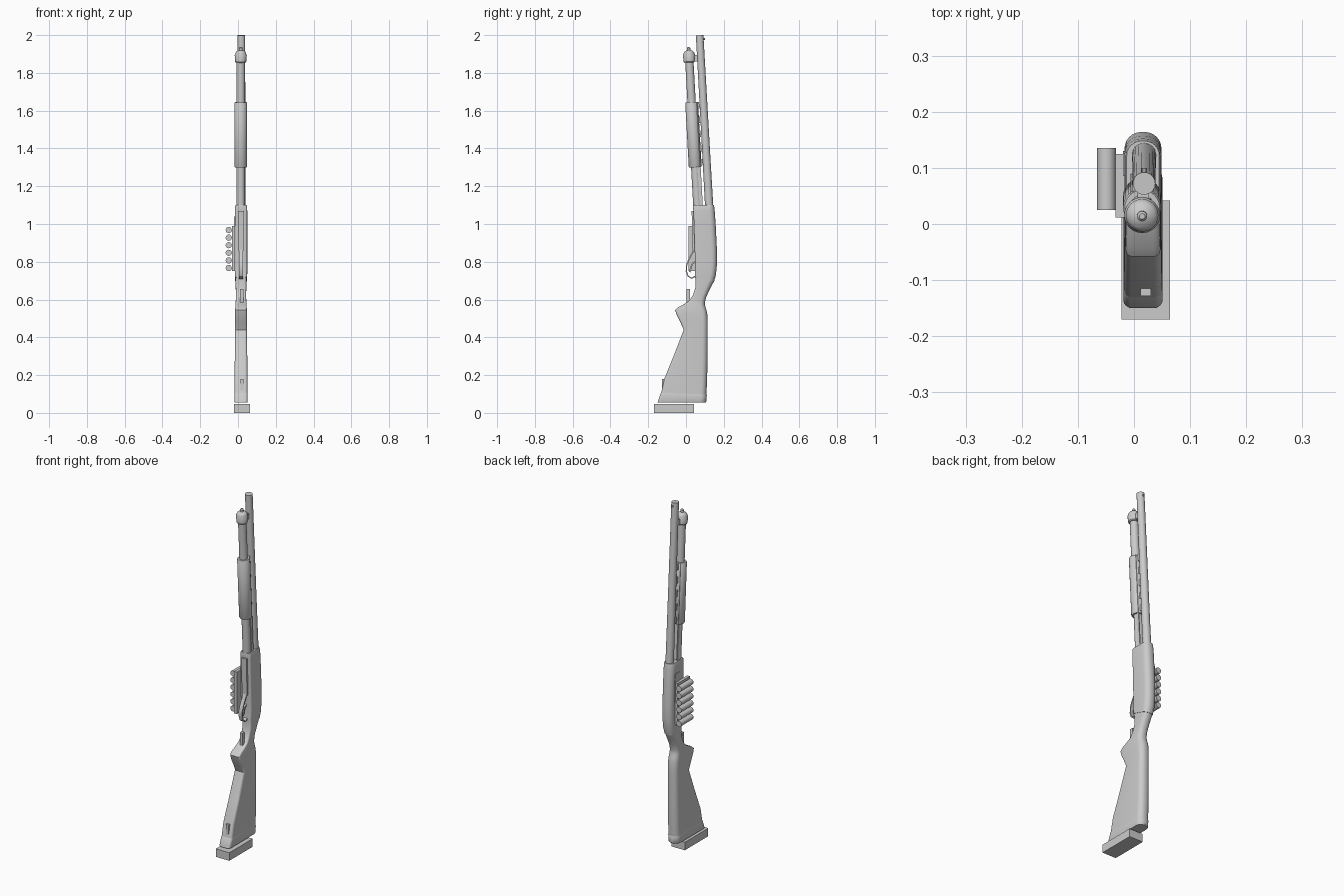
import bpy, bmesh, math
from mathutils import Vector

if "Cube" in bpy.data.objects:
    bpy.data.objects.remove(bpy.data.objects["Cube"], do_unlink=True)

grey = bpy.data.materials.new("plain_grey")
grey.use_nodes = True
COL = (0.6, 0.6, 0.6, 1)
grey.diffuse_color = COL
grey.node_tree.nodes["Principled BSDF"].inputs["Base Color"].default_value = COL

CX = 0.016                                   # centre line of the whole body
AXIS = Vector((0, -0.0556, 1))               # lean of barrel and tube


def finish(name, bm):
    bmesh.ops.recalc_face_normals(bm, faces=bm.faces)
    me = bpy.data.meshes.new(name)
    bm.to_mesh(me)
    bm.free()
    ob = bpy.data.objects.new(name, me)
    bpy.context.collection.objects.link(ob)
    me.materials.append(grey)
    bpy.ops.object.select_all(action="DESELECT")
    ob.select_set(True)
    bpy.context.view_layer.objects.active = ob
    bpy.ops.object.shade_smooth_by_angle(angle=math.radians(35))
    return ob


def skin(name, rings):
    """Join equal rings of points and cap both ends."""
    bm = bmesh.new()
    loops = [[bm.verts.new(p) for p in ring] for ring in rings]
    n = len(loops[0])
    for a, b in zip(loops, loops[1:]):
        for i in range(n):
            j = (i + 1) % n
            bm.faces.new((a[i], a[j], b[j], b[i]))
    bm.faces.new(loops[0])
    bm.faces.new(loops[-1])
    return finish(name, bm)


def lathe(name, profile, base, axis=AXIS, segs=24):
    """Round part from (distance, radius) pairs along an axis."""
    axis = Vector(axis)
    q = axis.to_track_quat("Z", "Y")
    rings = []
    for t, r in profile:
        turn = [2 * math.pi * i / segs for i in range(segs)]
        rings.append([Vector(base) + axis * t + q @ Vector((r * math.cos(a), r * math.sin(a), 0))
                      for a in turn])
    return skin(name, rings)


def loft(name, rows, front=0.4, back=0.9, steps=6):
    """Stack rounded rectangles given as (z, front y, back y, half width, slope)."""
    rings = []
    for z, y0, y1, w, slope in rows:
        ring = []
        for k, (sx, sy) in enumerate(((1, 1), (-1, 1), (-1, -1), (1, -1))):
            r = w * (back if sy > 0 else front)
            cx, cy = sx * (w - r), (y1 - r if sy > 0 else y0 + r)
            for i in range(steps + 1):
                a = math.pi / 2 * (k + i / steps)
                y = cy + r * math.sin(a)
                ring.append((CX + cx + r * math.cos(a), y, z + slope * (y - (y0 + y1) / 2)))
        rings.append(ring)
    return skin(name, rings)


def box(name, lo, hi, shear=0.0, bevel=0.0):
    bm = bmesh.new()
    bmesh.ops.create_cube(bm, size=1)
    for v in bm.verts:
        v.co = [(a + b) / 2 + c * (b - a) for a, b, c in zip(lo, hi, v.co)]
        v.co.y += shear * (v.co.z - lo[2])
    if bevel:
        bmesh.ops.bevel(bm, geom=bm.edges[:], offset=bevel, segments=2, affect="EDGES")
    return finish(name, bm)


def ribbon(name, path, x, width, thick):
    """Flat bent strip following (y, z) points."""
    rings = []
    pts = [Vector(p) for p in path]
    for i, p in enumerate(pts):
        d = (pts[min(i + 1, len(pts) - 1)] - pts[max(i - 1, 0)]).normalized()
        n = Vector((-d.y, d.x)) * thick / 2
        rings.append([(x + s * width / 2, p.x + t * n.x, p.y + t * n.y)
                      for s, t in ((1, 1), (-1, 1), (-1, -1), (1, -1))])
    return skin(name, rings)


# Stock with pistol grip, and its butt pad
loft("stock", [
    (0.102, -0.131, 0.108, 0.034, -0.04), (0.18, -0.115, 0.112, 0.034, 0),
    (0.30, -0.066, 0.114, 0.033, 0), (0.44, -0.012, 0.115, 0.032, 0),
    (0.48, -0.030, 0.115, 0.032, 0), (0.52, -0.050, 0.113, 0.032, 0),
    (0.545, -0.058, 0.108, 0.031, 0), (0.56, -0.042, 0.103, 0.030, 0),
    (0.575, -0.012, 0.100, 0.029, 0), (0.59, 0.016, 0.101, 0.028, -0.05),
    (0.62, 0.037, 0.108, 0.027, -0.12), (0.66, 0.051, 0.125, 0.028, -0.22),
    (0.705, 0.050, 0.144, 0.029, -0.3)])
loft("butt_pad", [
    (0.055, -0.150, 0.104, 0.033, 0), (0.06, -0.149, 0.108, 0.035, 0),
    (0.098, -0.134, 0.110, 0.035, -0.04), (0.102, -0.131, 0.108, 0.034, -0.04)])
box("sling_mount", (0.012, -0.128, 0.11), (0.030, -0.108, 0.18))
box("base_block", (-0.022, -0.17, 0), (0.064, 0.042, 0.046))
box("grip_block", (0.010, 0.003, 0.58), (0.028, 0.021, 0.655))

# Receiver
loft("receiver", [
    (0.705, 0.046, 0.147, 0.031, -0.3), (0.74, 0.048, 0.158, 0.033, -0.2),
    (0.79, 0.048, 0.164, 0.033, -0.08), (0.86, 0.046, 0.164, 0.033, 0),
    (1.0, 0.042, 0.157, 0.033, 0), (1.07, 0.039, 0.152, 0.033, 0),
    (1.095, 0.037, 0.149, 0.031, 0), (1.10, 0.038, 0.148, 0.029, 0)], front=0.3)
box("ejection_cover", (-0.020, 0.09, 0.88), (-0.014, 0.13, 1.04), -0.03)
box("loading_plate", (0.000, 0.036, 0.86), (0.032, 0.05, 1.07), -0.03)

# Trigger and guard
ribbon("trigger_guard", [
    (0.048, 0.90), (0.036, 0.85), (0.014, 0.81), (0.003, 0.78), (0.002, 0.75),
    (0.010, 0.725), (0.028, 0.713), (0.050, 0.722)], CX, 0.022, 0.007)
ribbon("trigger", [(0.05, 0.80), (0.034, 0.79), (0.026, 0.77), (0.020, 0.745)], CX, 0.010, 0.008)

# Side shell holder
box("shell_plate", (-0.033, 0.012, 0.75), (-0.016, 0.125, 0.99))
for i in range(6):
    lathe(f"shell_{i + 1}", [(0, 0.0165), (0.11, 0.0165)],
          (-0.049, 0.025, 0.767 + 0.0402 * i), (0, 1, 0), 16)

# Barrel with bead sight
lathe("barrel", [(0, 0.022), (0.3, 0.021), (0.949, 0.020)], (0.018, 0.125, 1.05))
lathe("bead_sight", [(0, 0.005), (0.012, 0.005)], (0.018, 0.088, 1.98), (0, 1, 0), 10)

# Magazine tube, end cap and sliding fore-end
TUBE = (0.0145, 0.06, 1.1)
lathe("magazine_tube", [(-0.04, 0.022), (0.77, 0.022)], TUBE)
lathe("fore_end", [(0.20, 0.031), (0.205, 0.034), (0.54, 0.034), (0.545, 0.031)], TUBE)
lathe("magazine_cap", [
    (0.755, 0.026), (0.76, 0.030), (0.795, 0.032), (0.80, 0.029), (0.805, 0.029),
    (0.815, 0.022), (0.82, 0.009), (0.832, 0.009), (0.837, 0.005)], TUBE)
box("barrel_clamp", (0.006, 0.035, 1.86), (0.027, 0.066, 1.895), -0.056, 0.002)

# Slide bars and spacers between tube and barrel
for side, x in (("near", -0.003), ("far", 0.033)):
    box(f"slide_bar_{side}", (x - 0.003, 0.073, 1.08), (x + 0.003, 0.090, 1.645), -0.056)
for i in range(5):
    z = 1.31 + 0.075 * i
    y = 0.078 - 0.056 * (z - 1.1)
    box(f"spacer_{i + 1}", (0.003, y, z), (0.027, y + 0.022, z + 0.035), -0.056)
